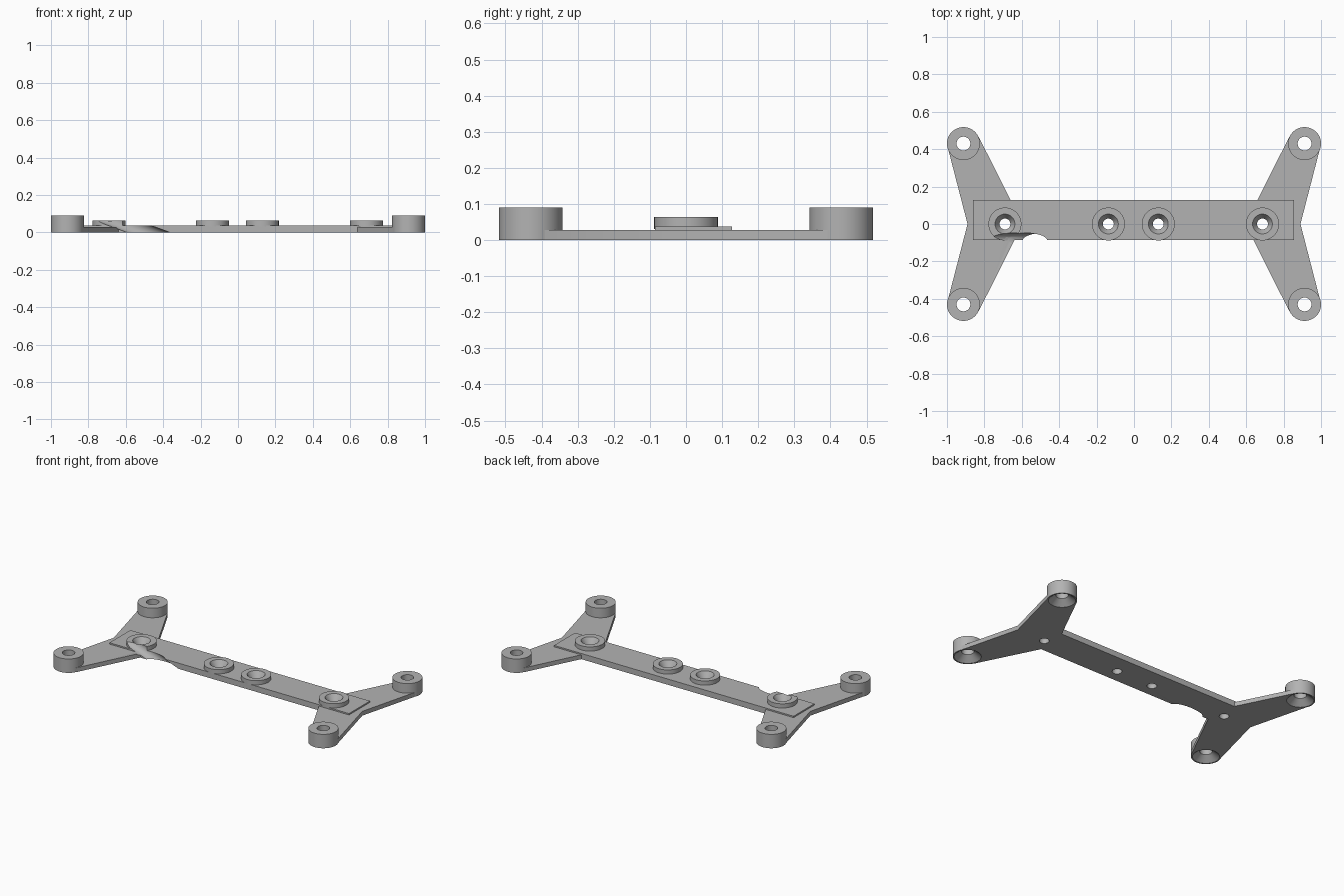
import bpy, bmesh, math
from mathutils import Vector

if "Cube" in bpy.data.objects:
    bpy.data.objects.remove(bpy.data.objects["Cube"], do_unlink=True)

grey = bpy.data.materials.new("plain grey")
grey.use_nodes = True
COLOUR = (0.45, 0.45, 0.45, 1)
grey.diffuse_color = COLOUR
grey.node_tree.nodes["Principled BSDF"].inputs["Base Color"].default_value = COLOUR


def finish(name, bm):
    bmesh.ops.recalc_face_normals(bm, faces=bm.faces)
    mesh = bpy.data.meshes.new(name)
    bm.to_mesh(mesh)
    bm.free()
    mesh.materials.append(grey)
    obj = bpy.data.objects.new(name, mesh)
    bpy.context.collection.objects.link(obj)
    return obj


def plate(name, outline, top):
    """Extrude a flat outline up from the ground."""
    bm = bmesh.new()
    face = bm.faces.new([bm.verts.new((x, y, 0)) for x, y in outline])
    grown = bmesh.ops.extrude_face_region(bm, geom=[face])["geom"]
    verts = [v for v in grown if isinstance(v, bmesh.types.BMVert)]
    bmesh.ops.translate(bm, verts=verts, vec=(0, 0, top))
    return finish(name, bm)


def turned(name, profile, x, y, sides=64):
    """Closed solid of revolution from (radius, height) pairs."""
    bm = bmesh.new()
    rings = [[bm.verts.new((x + r * math.cos(math.tau * i / sides),
                            y + r * math.sin(math.tau * i / sides), z))
              for i in range(sides)] for r, z in profile]
    for low, high in zip(rings, rings[1:]):
        for i in range(sides):
            j = (i + 1) % sides
            bm.faces.new((low[i], low[j], high[j], high[i]))
    bm.faces.new(rings[0])
    bm.faces.new(rings[-1])
    return finish(name, bm)


END_X, END_Y, BOSS_R = 0.912, 0.43, 0.088
BAR_BOSSES = (-0.69, -0.137, 0.13, 0.687)
parts, cutters = [], []

# Long flat bar
parts.append(plate("bar", [(-0.86, -0.086), (0.855, -0.086),
                           (0.855, 0.128), (-0.86, 0.128)], 0.037))

# Tapered arm pairs, one at each end
half = [(0.596, 0), (0.831, 0.468), (0.912, 0.43), (0.996, 0.41), (0.89, 0)]
for side, sx in (("left", 1), ("right", -1)):
    outline = half + [(x, -y) for x, y in half[-2:0:-1]]
    parts.append(plate(side + "_arms", [(sx * x, y) for x, y in outline], 0.028))

    # Tall end bosses, countersunk from below
    for end, sy in (("back", 1), ("front", -1)):
        x, y = sx * END_X, sy * END_Y
        parts.append(turned(f"{end}_{side}_boss", [(BOSS_R, 0), (BOSS_R, 0.09)], x, y))
        cutters.append(turned("countersink_cutter",
                              [(0.092, -0.01), (0.037, 0.035), (0.037, 0.12)], x, y))

# Low bosses on the bar, countersunk from above
for n, x in enumerate(BAR_BOSSES, 1):
    parts.append(turned(f"bar_boss_{n}", [(BOSS_R, 0.03), (BOSS_R, 0.064)], x, 0))
    cutters.append(turned("screw_cutter", [(0.029, -0.02), (0.029, 0.025),
                                           (0.053, 0.064), (0.059, 0.074)], x, 0))

# Slanted round channel through the front edge
channel = turned("channel_cutter", [(0.04, -0.6), (0.04, 0.6)], 0, 0)
channel.location = (-0.48, -0.088, 0)
channel.rotation_mode = "QUATERNION"
channel.rotation_quaternion = Vector((-0.10, 0, 0.037)).to_track_quat("Z", "Y")
cutters.append(channel)
bpy.context.view_layer.update()


def bounds(obj):
    pts = [obj.matrix_world @ v.co for v in obj.data.vertices]
    return [(min(p[k] for p in pts), max(p[k] for p in pts)) for k in range(3)]


# Cut the holes, then smooth the round walls
for part in parts:
    box = bounds(part)
    for cutter in cutters:
        if all(a[0] < b[1] and b[0] < a[1] for a, b in zip(box, bounds(cutter))):
            mod = part.modifiers.new("cut", "BOOLEAN")
            mod.operation, mod.solver, mod.object = "DIFFERENCE", "EXACT", cutter
    bpy.ops.object.select_all(action="DESELECT")
    part.select_set(True)
    bpy.context.view_layer.objects.active = part
    for mod in list(part.modifiers):
        bpy.ops.object.modifier_apply(modifier=mod.name)
    bpy.ops.object.shade_smooth_by_angle(angle=math.radians(30))

for cutter in cutters:
    bpy.data.objects.remove(cutter, do_unlink=True)
